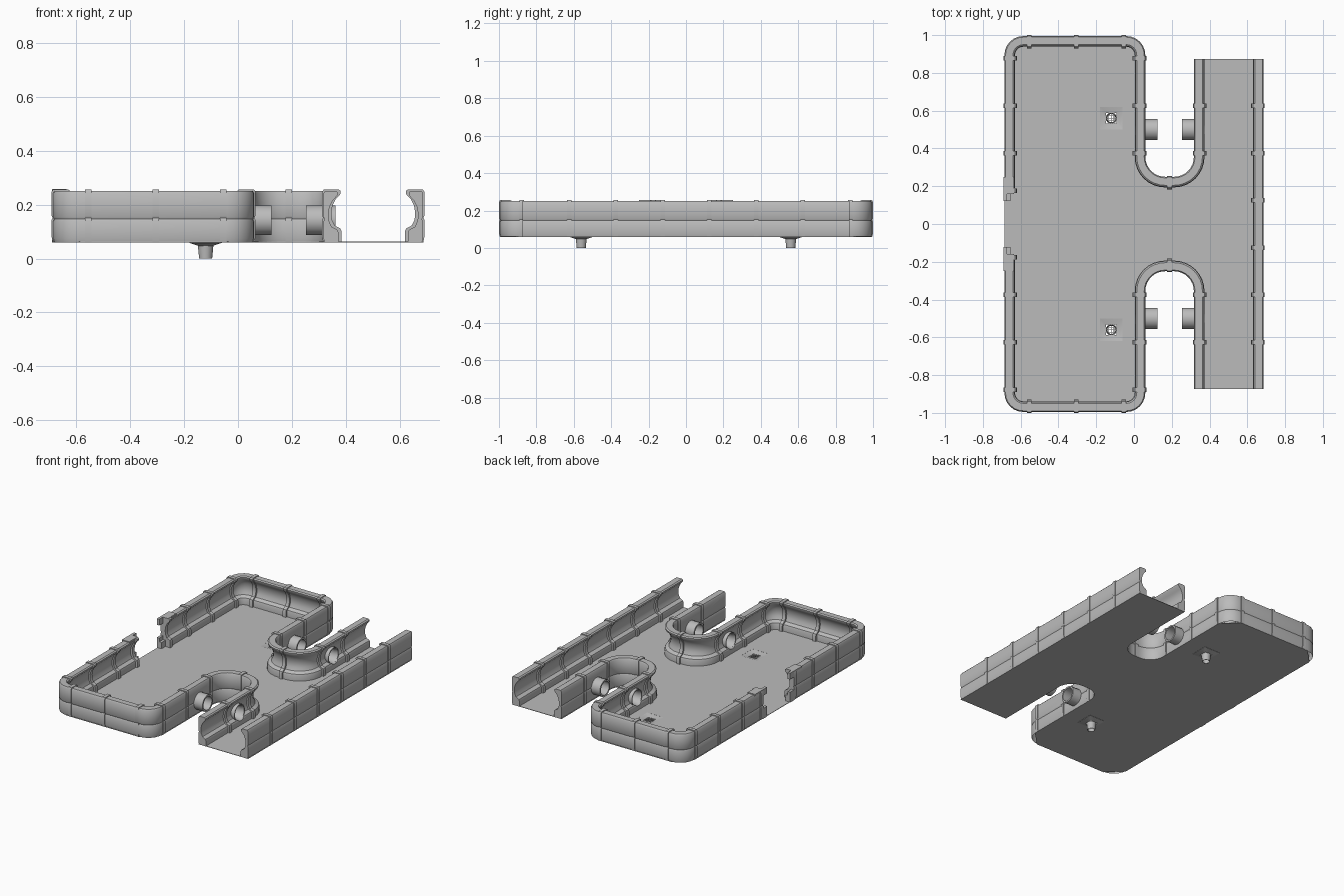
import bpy, bmesh, math
from mathutils import Vector

cube = bpy.data.objects.get("Cube")
if cube:
    bpy.data.objects.remove(cube, do_unlink=True)

grey = bpy.data.materials.new("plain grey")
grey.use_nodes = True
colour = (0.5, 0.5, 0.5, 1)
grey.diffuse_color = colour
grey.node_tree.nodes["Principled BSDF"].inputs["Base Color"].default_value = colour

FLOOR, END = 0.06, 0.873
# Wall section: inward distance, height
PROFILE = [(0.004, 0.06), (0, 0.075), (0, 0.138), (0.004, 0.146), (0, 0.154),
           (0, 0.242), (0.006, 0.251), (0.045, 0.251), (0.053, 0.245), (0.051, 0.233),
           (0.034, 0.215), (0.022, 0.19), (0.018, 0.165), (0.02, 0.14), (0.03, 0.118),
           (0.052, 0.106), (0.056, 0.095), (0.056, 0.06)]
RIB = [(d - 0.005 if d < 0.01 else d + 0.011, z if z <= FLOOR else z + 0.005)
       for d, z in PROFILE]


def finish(name, bm, smooth=True):
    bmesh.ops.recalc_face_normals(bm, faces=bm.faces)
    mesh = bpy.data.meshes.new(name)
    bm.to_mesh(mesh)
    bm.free()
    mesh.materials.append(grey)
    obj = bpy.data.objects.new(name, mesh)
    bpy.context.collection.objects.link(obj)
    bpy.ops.object.select_all(action='DESELECT')
    obj.select_set(True)
    bpy.context.view_layer.objects.active = obj
    if smooth:
        bpy.ops.object.shade_smooth_by_angle(angle=math.radians(35))
    return obj


def loft(bm, rings, joined=False):
    """Bridge closed rings, then cap the ends or join them."""
    rows = [[bm.verts.new(p) for p in ring] for ring in rings]
    n = len(rows[0])
    pairs = list(zip(rows, rows[1:])) + ([(rows[-1], rows[0])] if joined else [])
    for a, b in pairs:
        for i in range(n):
            j = (i + 1) % n
            bm.faces.new((a[i], a[j], b[j], b[i]))
    if not joined:
        bm.faces.new(rows[0])
        bm.faces.new(rows[-1])


def box(bm, lo, hi):
    loft(bm, [[(x, y, z) for x, y in ((lo[0], lo[1]), (hi[0], lo[1]), (hi[0], hi[1]),
                                      (lo[0], hi[1]))] for z in (lo[2], hi[2])])


def revolve(bm, section, centre, axis, sides):
    """Turn a closed (radius, along) section about the x or z axis."""
    rings = []
    for k in range(sides):
        t = 2 * math.pi * (k + 0.5) / sides
        c, s = math.cos(t), math.sin(t)
        rings.append([Vector(centre) + (Vector((a, r * c, r * s)) if axis == 'x'
                                        else Vector((r * c, r * s, a))) for r, a in section])
    loft(bm, rings, True)


def fillet(corners):
    """Round a polyline of (x, y, radius, steps) right-angle corners."""
    out = []
    for i, (x, y, r, steps) in enumerate(corners):
        p = Vector((x, y))
        if not r:
            out.append(p)
            continue
        u = (Vector(corners[i - 1][:2]) - p).normalized()
        v = (Vector(corners[i + 1][:2]) - p).normalized()
        for k in range(steps + 1):
            t = math.pi / 2 * k / steps
            out.append(p + r * (u * (1 - math.sin(t)) + v * (1 - math.cos(t))))
    return out


def sweep(bm, path, profile):
    """Sweep the section along a path whose inner side is on its left."""
    rings = []
    for i, p in enumerate(path):
        a = (p - path[i - 1]).normalized() if i else None
        b = (path[i + 1] - p).normalized() if i + 1 < len(path) else a
        a = a or b
        t = (a + b).normalized()
        n = Vector((-t.y, t.x)) / max(t.dot(a), 0.5)
        rings.append([(p.x + n.x * d, p.y + n.y * d, z) for d, z in profile])
    loft(bm, rings)


def half_path(corner_steps, start):
    return fillet([(-0.686, start, 0, 0), (-0.686, -0.995, 0.1, corner_steps),
                   (0.06, -0.995, 0.1, corner_steps), (0.06, -0.25, 0.105, 8),
                   (0.317, -0.25, 0.105, 8), (0.317, -END, 0, 0)])


def mirrored(path):
    return [Vector((p.x, -p.y)) for p in reversed(path)]


# Walls with round pipe openings
front = half_path(6, -0.19)
for name, path in (("front_wall", front), ("back_wall", mirrored(front)),
                   ("left_wall", [Vector((0.686, -END)), Vector((0.686, END))])):
    bm = bmesh.new()
    sweep(bm, path, PROFILE)
    wall = finish(name, bm, False)
    if name != "left_wall":
        side = -0.5 if name == "front_wall" else 0.5
        for x in (0.03, 0.347):
            bpy.ops.mesh.primitive_cylinder_add(vertices=16, radius=0.05, depth=0.12,
                                                location=(x, side, 0.142),
                                                rotation=(0, math.pi / 2, 0))
            cutter = bpy.context.object
            cutter.hide_render = True
            bpy.context.view_layer.objects.active = wall
            cut = wall.modifiers.new("pipe_hole", 'BOOLEAN')
            cut.object = cutter
            cut.operation = 'DIFFERENCE'
            cut.solver = 'EXACT'
            bpy.ops.object.modifier_apply(modifier=cut.name)
            bpy.data.objects.remove(cutter, do_unlink=True)
    # Open underside of the wall
    bm = bmesh.new()
    bm.from_mesh(wall.data)
    under = [f for f in bm.faces if f.normal.z < -0.9 and f.calc_center_median().z < 0.061]
    bmesh.ops.delete(bm, geom=under, context='FACES')
    bm.to_mesh(wall.data)
    bm.free()
    bpy.ops.object.select_all(action='DESELECT')
    wall.select_set(True)
    bpy.context.view_layer.objects.active = wall
    bpy.ops.object.shade_smooth_by_angle(angle=math.radians(35))

# Ribs wrapped over the walls
spots = []
for s in (-1, 1):
    spots += [(x, s * 0.995, 0, -s) for x in (-0.555, -0.305, -0.055)]
    spots += [(0.188, s * 0.25, 0, -s)]
    for y in (0.375, 0.625, 0.877):
        spots += [(-0.686, s * y, 1, 0), (0.06, s * y, -1, 0)]
        if y < 0.8:
            spots.append((0.317, s * y, 1, 0))
    spots += [(0.686, s * y, -1, 0) for y in (0.125, 0.375, 0.625)]
    spots.append((-0.686, s * 0.175, 1, 0))
bm = bmesh.new()
for x, y, nx, ny in spots:
    p, t = Vector((x, y)), Vector((ny, -nx)) * 0.012
    sweep(bm, [p - t, p + t], RIB)
finish("wall_ribs", bm)

# Stepped posts beside the entrance
bm = bmesh.new()
for s in (-1, 1):
    ys = sorted((s * 0.122, s * 0.17))
    for x, low, high in ((-0.655, FLOOR, 0.105), (-0.672, 0.105, 0.13), (-0.672, 0.215, 0.257)):
        box(bm, (-0.69, ys[0], low), (x, ys[1], high))
    ys = sorted((s * 0.16, s * 0.25))
    box(bm, (-0.69, ys[0], 0.245), (-0.635, ys[1], 0.257))
finish("entrance_posts", bm, False)

# Pipe stubs facing each other across the bays
bm = bmesh.new()
for y in (-0.5, 0.5):
    for x, s in ((0.06, 1), (0.317, -1)):
        section = [(0.056, -0.045), (0.056, 0.064), (0.045, 0.064), (0.045, -0.025),
                   (0.05, -0.045)]
        revolve(bm, [(r, a * s) for r, a in section], (x, y, 0.142), 'x', 16)
finish("pipe_stubs", bm)

# Floor sheet with square drain openings
half = half_path(1, -0.19)
outline = half + [Vector((0.686, -END)), Vector((0.686, END))] + mirrored(half)
DRAIN_X, DRAIN_Y, H = -0.12, 0.56, 0.06
loops = [outline]
for s in (-1, 1):
    loops.append([Vector((DRAIN_X + a * H, s * DRAIN_Y + b * H))
                  for a, b in ((-1, -1), (1, -1), (1, 1), (-1, 1))])
bm = bmesh.new()
edges = []
for ring in loops:
    vs = [bm.verts.new((p.x, p.y, FLOOR + 0.001)) for p in ring]
    edges += [bm.edges.new((v, vs[i - 1])) for i, v in enumerate(vs)]
bmesh.ops.triangle_fill(bm, edges=edges, use_beauty=True, normal=(0, 0, 1))
floor = finish("floor", bm, False)
sheet = floor.modifiers.new("thickness", 'SOLIDIFY')
sheet.thickness, sheet.offset = 0.003, 0

# Drains: sloped square basin, pipe and grate
bm = bmesh.new()
grate = bmesh.new()
for s in (-1, 1):
    at = (DRAIN_X, s * DRAIN_Y, 0)
    root = math.sqrt(2)
    revolve(bm, [(H * root, 0.062), (0.027 * root, 0.052), (0.027 * root, 0.047),
                 (H * root, 0.058)], at, 'z', 4)
    revolve(bm, [(0.03, 0.05), (0.025, 0), (0.022, 0), (0.027, 0.05)], at, 'z', 12)
    for k in (-0.014, 0, 0.014):
        for dx, dy, wx, wy in ((k, 0, 0.0015, 0.028), (0, k, 0.028, 0.0015)):
            x, y = DRAIN_X + dx, s * DRAIN_Y + dy
            box(grate, (x - wx, y - wy, 0.049), (x + wx, y + wy, 0.052))
finish("floor_drains", bm)
finish("drain_grates", grate, False)
